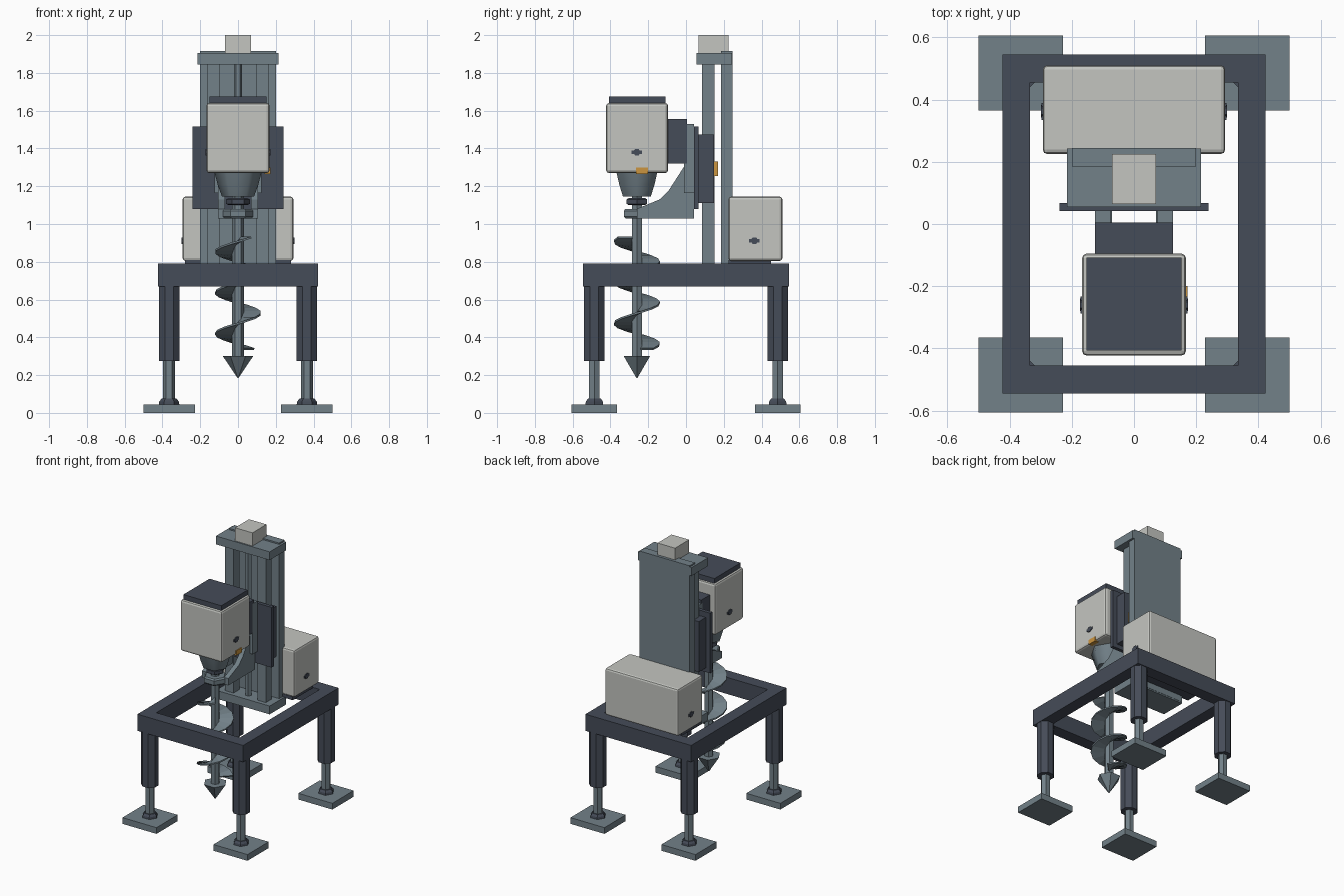
import bpy, bmesh, math
from mathutils import Matrix

if "Cube" in bpy.data.objects:
    bpy.data.objects.remove(bpy.data.objects["Cube"])


def material(name, rgb):
    m = bpy.data.materials.new(name)
    m.use_nodes = True
    m.diffuse_color = (*rgb, 1)
    m.node_tree.nodes["Principled BSDF"].inputs["Base Color"].default_value = (*rgb, 1)
    return m


DARK = material("dark slate", (0.06, 0.072, 0.098))
STEEL = material("blue grey steel", (0.17, 0.22, 0.25))
PALE = material("pale grey", (0.55, 0.56, 0.53))
AMBER = material("amber", (0.6, 0.3, 0.05))


def finish(name, bm, mat):
    bmesh.ops.recalc_face_normals(bm, faces=bm.faces)
    mesh = bpy.data.meshes.new(name)
    bm.to_mesh(mesh)
    bm.free()
    mesh.materials.append(mat)
    ob = bpy.data.objects.new(name, mesh)
    bpy.context.collection.objects.link(ob)
    return ob


def box(name, x, y, z, mat, bevel=0):
    """Box from (low, high) ranges."""
    bm = bmesh.new()
    bmesh.ops.create_cube(bm, size=1)
    for v in bm.verts:
        v.co = [r[0] + (c + 0.5) * (r[1] - r[0]) for c, r in zip(v.co, (x, y, z))]
    ob = finish(name, bm, mat)
    if bevel:
        mod = ob.modifiers.new("edge bevel", "BEVEL")
        mod.width = bevel
        mod.segments = 2
    return ob


def lathe(name, x, y, rings, mat, sides=6, turn=0.0):
    """Stack of (radius, z) rings around a vertical axis, first vertex on +x."""
    bm = bmesh.new()
    loops = []
    for r, z in rings:
        loops.append([bm.verts.new((x + r * math.cos(turn + i * math.tau / sides),
                                    y + r * math.sin(turn + i * math.tau / sides), z))
                      for i in range(sides)])
    for a, b in zip(loops, loops[1:]):
        for i in range(sides):
            j = (i + 1) % sides
            bm.faces.new((a[i], a[j], b[j], b[i]))
    bm.faces.new(loops[0])
    bm.faces.new(loops[-1])
    return finish(name, bm, mat)


def side_profile(name, points, x, mat):
    """Extrude a (y, z) outline along x."""
    bm = bmesh.new()
    face = bm.faces.new([bm.verts.new((x[0], y, z)) for y, z in points])
    out = bmesh.ops.extrude_face_region(bm, geom=[face])
    for v in out["geom"]:
        if isinstance(v, bmesh.types.BMVert):
            v.co.x = x[1]
    return finish(name, bm, mat)


def span(a, b, s):
    return tuple(sorted((a * s, b * s)))


# Base frame
for s, side in ((-1, "right"), (1, "left")):
    box("frame_side_" + side, span(0.335, 0.423, s), (-0.545, 0.545), (0.67, 0.79), DARK)
for s, end in ((-1, "front"), (1, "back")):
    box("frame_beam_" + end, (-0.335, 0.335), span(0.455, 0.545, s), (0.67, 0.79), DARK)

# Legs with telescoping posts and foot pads
for sx, side in ((-1, "right"), (1, "left")):
    for sy, end in ((-1, "front"), (1, "back")):
        tag = end + "_" + side
        x, y = sx * 0.365, sy * 0.485
        lathe("leg_" + tag, x, y, [(0.059, 0.275), (0.059, 0.675)], DARK, 8, math.pi / 8)
        lathe("post_" + tag, x, y, [(0.032, 0.06), (0.032, 0.3)], STEEL)
        lathe("ankle_" + tag, x, y, [(0.055, 0.04), (0.052, 0.06), (0.04, 0.075)], DARK)
        box("foot_" + tag, span(0.228, 0.5, sx), span(0.364, 0.606, sy), (0, 0.045), STEEL)

# Mast
box("mast_back_plate", (-0.2, 0.2), (0.185, 0.245), (0.74, 1.915), STEEL)
box("mast_cap", (-0.215, 0.215), (0.055, 0.243), (1.845, 1.905), STEEL)
box("mast_base", (-0.215, 0.215), (0.055, 0.243), (0.73, 0.79), STEEL)
box("feed_motor", (-0.07, 0.07), (0.065, 0.225), (1.9, 2.0), PALE)
lathe("lead_screw", 0, 0.12, [(0.022, 0.78), (0.022, 1.85)], STEEL)

# Carriage
box("carriage_plate", (-0.24, 0.24), (0.042, 0.067), (1.08, 1.515), DARK)
box("spindle_mount", (-0.125, 0.125), (-0.1, 0.005), (1.32, 1.555), DARK)
gusset = [(0.042, 1.03), (0.042, 1.33), (0.0, 1.32), (-0.09, 1.18),
          (-0.14, 1.13), (-0.26, 1.08), (-0.26, 1.03)]
for s, side in ((-1, "right"), (1, "left")):
    box("rail_" + side, span(0.095, 0.163, s), (0.085, 0.15), (0.78, 1.85), STEEL)
    box("slider_" + side, span(0.075, 0.205, s), (0.066, 0.147), (1.11, 1.475), DARK)
    box("mount_strip_" + side, span(0.075, 0.125, s), (-0.01, 0.043), (1.165, 1.53), STEEL)
    side_profile("gusset_" + side, gusset, span(0.07, 0.105, s), STEEL)
box("limit_sensor", (0.1, 0.17), (0.145, 0.17), (1.255, 1.33), AMBER)

# Drill head
AX = -0.26
box("head_housing", (-0.167, 0.167), (-0.423, -0.095), (1.27, 1.64), PALE, 0.015)
box("head_lid", (-0.152, 0.152), (-0.407, -0.108), (1.635, 1.675), DARK)
box("head_lamp", (0.14, 0.172), (-0.265, -0.2), (1.265, 1.3), AMBER)
nose = lathe("head_nose", 0, AX, [(0.085, 1.145), (0.108, 1.21), (0.125, 1.275)], STEEL)
for p in nose.data.polygons:
    p.use_smooth = len(p.vertices) == 4
lathe("chuck_nut", 0, AX, [(0.05, 1.1), (0.063, 1.107), (0.063, 1.13), (0.05, 1.137)], DARK)
lathe("guide_collar", 0, AX, [(0.07, 1.03), (0.08, 1.04), (0.08, 1.07), (0.07, 1.08)], STEEL)

# Auger
lathe("auger_shaft", 0, AX, [(0.031, 0.28), (0.031, 1.2)], STEEL)
lathe("auger_tip", 0, AX, [(0.003, 0.185), (0.08, 0.3)], STEEL)
PITCH, START, END, STEPS = 0.217, 45, 1025, 36
bm = bmesh.new()
inner, outer = [], []
for i in range(STEPS + 1):
    deg = START + (END - START) * i / STEPS
    a = math.radians(deg)
    z = 0.365 + PITCH * (deg - 90) / 360
    for row, r in ((inner, 0.025), (outer, 0.122)):
        row.append(bm.verts.new((r * math.cos(a), AX + r * math.sin(a), z)))
for i in range(STEPS):
    bm.faces.new((inner[i], outer[i], outer[i + 1], inner[i + 1]))
flight = finish("auger_flight", bm, STEEL)
thick = flight.modifiers.new("thickness", "SOLIDIFY")
thick.thickness = 0.01
thick.offset = 0

# Rear cabinet
box("cabinet", (-0.293, 0.293), (0.225, 0.51), (0.805, 1.145), PALE, 0.014)
box("cabinet_plinth", (-0.28, 0.28), (0.225, 0.45), (0.785, 0.81), DARK)


# Side latches on head and cabinet
def latch(name, x, y, z):
    bm = bmesh.new()
    place = Matrix.Translation((x, y, z)) @ Matrix.Rotation(math.pi / 2, 4, "Y")
    bmesh.ops.create_cone(bm, cap_ends=True, segments=6, radius1=0.02, radius2=0.02,
                          depth=0.012, matrix=place)
    bar = Matrix.Translation((x, y, z)) @ Matrix.Diagonal((0.01, 0.055, 0.018, 1))
    bmesh.ops.create_cube(bm, size=1, matrix=bar)
    finish(name, bm, DARK)


for s, side in ((-1, "right"), (1, "left")):
    latch("head_latch_" + side, s * 0.167, -0.26, 1.38)
    latch("cabinet_latch_" + side, s * 0.293, 0.362, 0.912)
